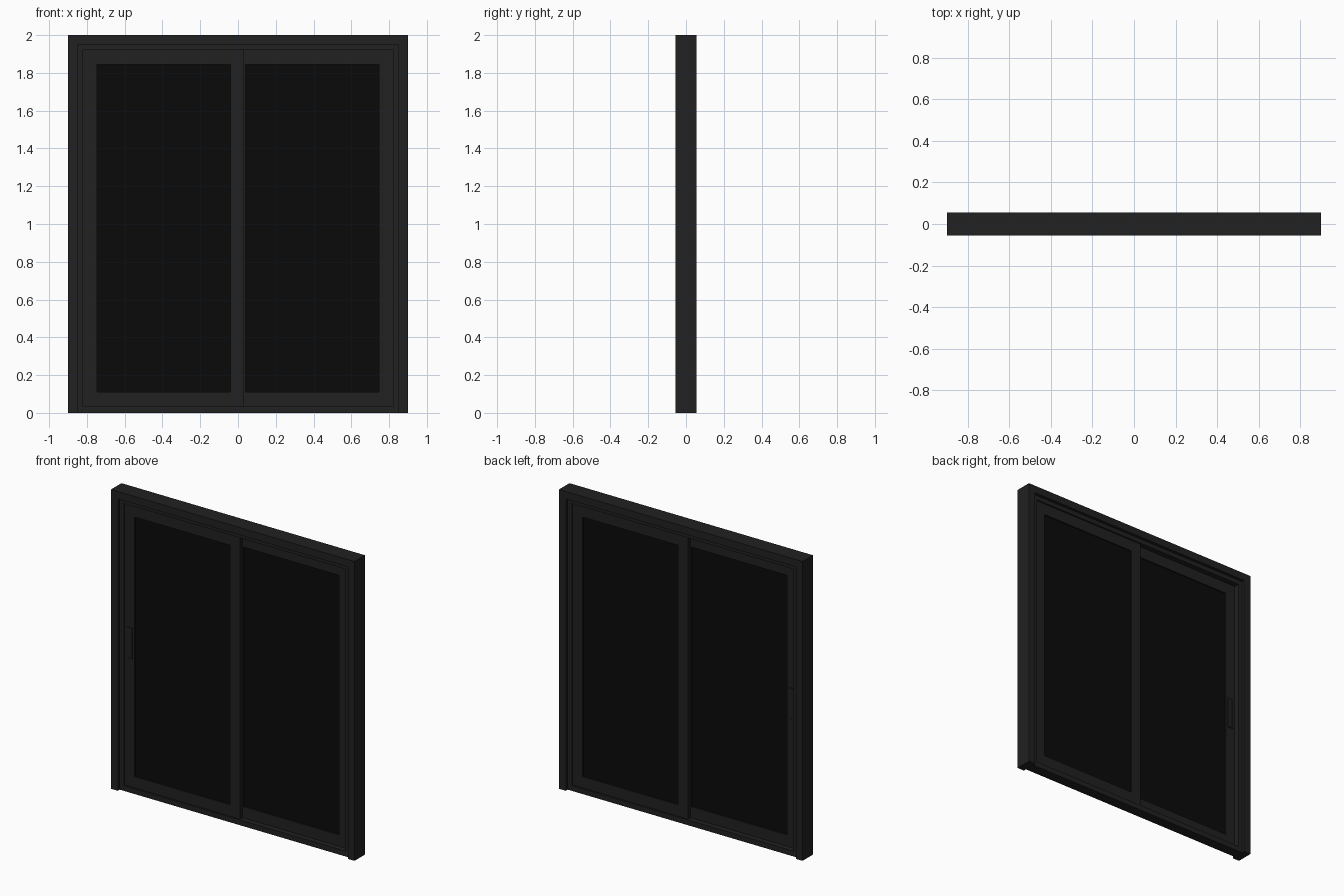
import bpy, bmesh

if "Cube" in bpy.data.objects:
    bpy.data.objects.remove(bpy.data.objects["Cube"])


def material(name, rgb):
    m = bpy.data.materials.new(name)
    m.diffuse_color = (*rgb, 1)
    m.use_nodes = True
    m.node_tree.nodes["Principled BSDF"].inputs["Base Color"].default_value = m.diffuse_color
    return m


DARK = material("dark_metal", (0.015, 0.015, 0.015))
GLASS = material("dark_glass", (0.003, 0.003, 0.003))


def finish(name, bm, mat):
    bmesh.ops.recalc_face_normals(bm, faces=bm.faces[:])
    me = bpy.data.meshes.new(name)
    bm.to_mesh(me)
    bm.free()
    me.materials.append(mat)
    ob = bpy.data.objects.new(name, me)
    bpy.context.collection.objects.link(ob)
    return ob


def prism(name, pts, y0, y1, mat):
    """Extrude an x/z outline along y."""
    bm = bmesh.new()
    a = [bm.verts.new((x, y0, z)) for x, z in pts]
    b = [bm.verts.new((x, y1, z)) for x, z in pts]
    bm.faces.new(a)
    bm.faces.new(b[::-1])
    for i in range(len(pts)):
        j = (i + 1) % len(pts)
        bm.faces.new((a[i], a[j], b[j], b[i]))
    return finish(name, bm, mat)


def corners(x0, x1, z0, z1):
    return [(x0, z0), (x1, z0), (x1, z1), (x0, z1)]


def ring(name, outer, inner, y0, y1, mat):
    """Rectangular frame with mitred corners; rectangles are x0, x1, z0, z1."""
    bm = bmesh.new()
    loops = [[bm.verts.new((x, y, z)) for x, z in corners(*r)]
             for r, y in ((outer, y0), (outer, y1), (inner, y1), (inner, y0))]
    for k in range(4):
        p, q = loops[k], loops[(k + 1) % 4]
        for i in range(4):
            j = (i + 1) % 4
            bm.faces.new((p[i], p[j], q[j], q[i]))
    return finish(name, bm, mat)


# Outer jambs and head, open at the bottom
prism("outer_frame", [(-.9, 0), (-.9, 2), (.9, 2), (.9, 0),
                      (.85, 0), (.85, 1.95), (-.85, 1.95), (-.85, 0)],
      -.055, .055, DARK)

# Stepped inner frame with the sill
ring("inner_frame", (-.85, .85, 0, 1.95), (-.82, .82, .035, 1.92), -.035, .035, DARK)

# Two overlapping sashes with glass
for label, x0, x1, y0, y1 in (("front", -.82, .033, -.025, -.001),
                              ("back", -.033, .82, .001, .025)):
    hole = (x0 + .073, x1 - .073, .11, 1.845)
    ring(label + "_sash", (x0, x1, .035, 1.92), hole, y0, y1, DARK)
    mid = (y0 + y1) / 2
    prism(label + "_glass", corners(*hole), mid - .004, mid + .004, GLASS)

# Pull handles on both faces of the sliding sash
for label, y0, y1 in (("outside", -.031, -.025), ("inside", -.001, .005)):
    ring(label + "_handle_rim", (-.802, -.762, .89, 1.1),
         (-.796, -.768, .896, 1.094), y0, y1, DARK)
    prism(label + "_handle_plate", corners(-.796, -.768, .896, 1.094),
          y0 + .002, y1 - .002, DARK)
